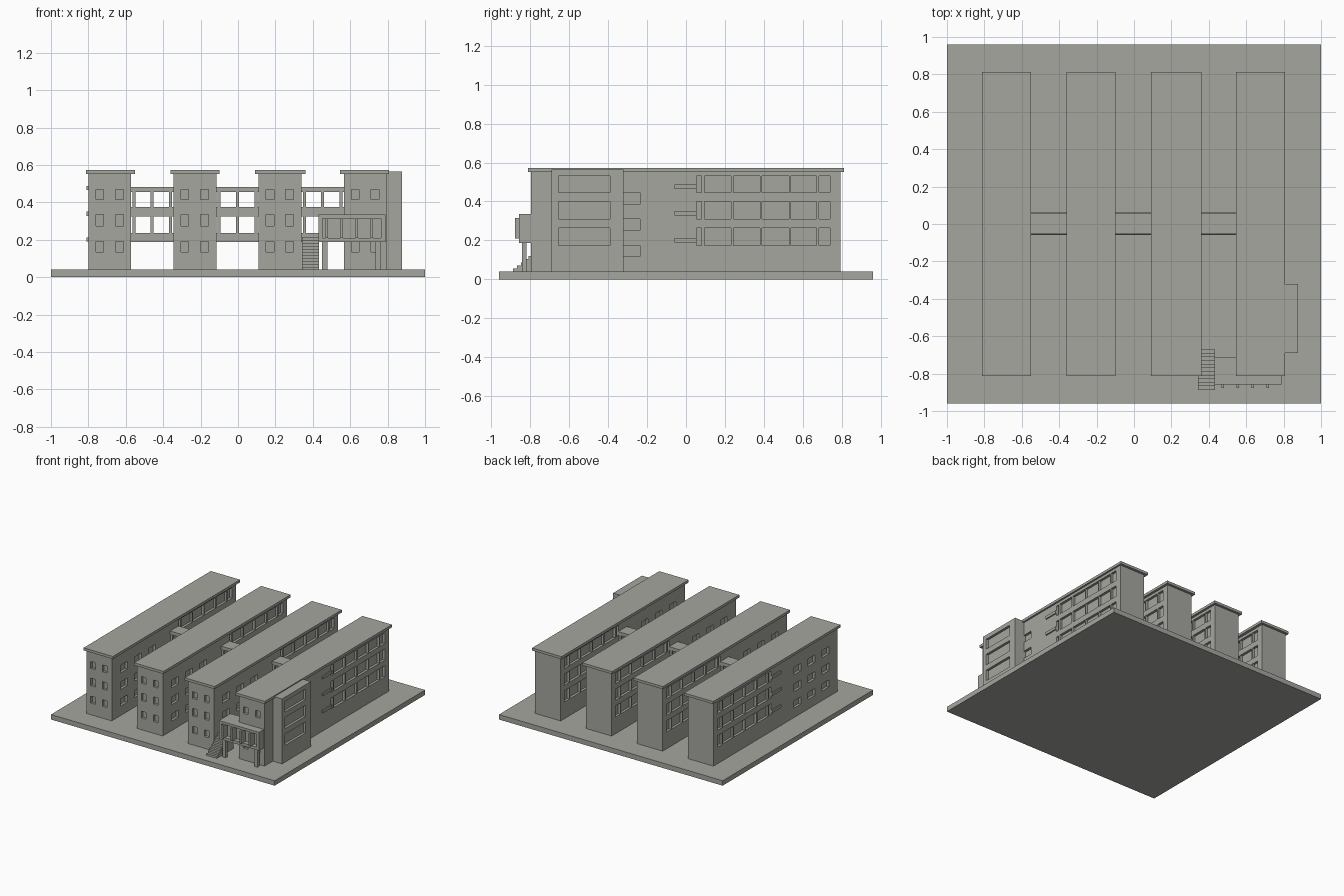
import bpy, bmesh

if "Cube" in bpy.data.objects:
    bpy.data.objects.remove(bpy.data.objects["Cube"])

mat = bpy.data.materials.new("warm grey")
mat.diffuse_color = (0.38, 0.38, 0.35, 1)
mat.use_nodes = True
mat.node_tree.nodes["Principled BSDF"].inputs["Base Color"].default_value = mat.diffuse_color


def boxes(name, items):
    """One object made of boxes given as (x0, x1, y0, y1, z0, z1)."""
    bm = bmesh.new()
    for x0, x1, y0, y1, z0, z1 in items:
        vs = bmesh.ops.create_cube(bm, size=1)["verts"]
        for v in vs:
            v.co = (x0 if v.co.x < 0 else x1,
                    y0 if v.co.y < 0 else y1,
                    z0 if v.co.z < 0 else z1)
    me = bpy.data.meshes.new(name)
    bm.to_mesh(me)
    bm.free()
    me.materials.append(mat)
    ob = bpy.data.objects.new(name, me)
    bpy.context.collection.objects.link(ob)
    return ob


def cut(ob, items):
    """Carve recesses out of an object."""
    cutter = boxes("cutter", items)
    cutter.hide_render = True
    mod = ob.modifiers.new("recess", 'BOOLEAN')
    mod.operation = 'DIFFERENCE'
    mod.solver = 'EXACT'
    mod.object = cutter
    dg = bpy.context.evaluated_depsgraph_get()
    me = bpy.data.meshes.new_from_object(ob.evaluated_get(dg))
    ob.modifiers.clear()
    ob.data = me
    bpy.data.objects.remove(cutter)


BASE = 0.04
DEPTH = 0.02
BIG_ROWS = [(0.175, 0.265), (0.31, 0.40), (0.445, 0.53)]
SMALL_ROWS = [(0.117, 0.174), (0.25, 0.31), (0.385, 0.445)]
FRONT_ROWS = [(0.135, 0.19), (0.275, 0.335), (0.415, 0.47)]
BIG_COLS = [(0.055, 0.08), (0.095, 0.23), (0.245, 0.38),
            (0.39, 0.53), (0.54, 0.67), (0.682, 0.74)]
SMALL_COLS = [(c - 0.043, c + 0.043) for c in (-0.28, -0.46, -0.64)]

# Ground slab
boxes("ground_slab", [(-1, 1, -0.96, 0.96, 0, BASE)])

# Four parallel blocks with recessed windows and overhanging flat roofs
walls = [(-0.80, -0.572), (-0.346, -0.116), (0.11, 0.34), (0.566, 0.794)]
roofs = [(-0.812, -0.55), (-0.362, -0.098), (0.092, 0.36), (0.545, 0.808)]
for i, ((a, b), (ra, rb)) in enumerate(zip(walls, roofs)):
    block = boxes(f"block_{i + 1}", [(a, b, -0.795, 0.792, BASE, 0.555)])
    holes = []
    for cols, rows in ((BIG_COLS, BIG_ROWS), (SMALL_COLS, SMALL_ROWS)):
        for y0, y1 in cols:
            for z0, z1 in rows:
                holes.append((a - 0.01, a + DEPTH, y0, y1, z0, z1))
                # the stair tower hides the front half of the last wall
                if i < 3 or y1 > -0.35:
                    holes.append((b - DEPTH, b + 0.01, y0, y1, z0, z1))
    for off in (0.04, 0.145):
        for z0, z1 in FRONT_ROWS:
            holes.append((a + off, a + off + 0.042, -0.81, -0.795 + DEPTH, z0, z1))
    cut(block, holes)
    boxes(f"roof_{i + 1}", [(ra, rb, -0.812, 0.812, 0.552, 0.573)])

# Slab ends showing on the outer walls
boxes("slab_ledges", [(x0, x1, -0.06, 0.055, z, z + 0.023)
                      for x0, x1 in ((-0.81, -0.79), (0.785, 0.804))
                      for z in (0.19, 0.328, 0.465)])

# Two-storey covered bridges between the blocks
for i in range(3):
    a, b = walls[i][1] - 0.005, walls[i + 1][0] + 0.005
    mid = (a + b) / 2
    parts = [(a, b, -0.05, 0.058, 0.455, 0.482)]
    for z, top in ((0.187, 0.33), (0.325, 0.46)):
        parts.append((a, b, -0.058, 0.065, z, z + 0.026))
        for y0, y1 in ((-0.056, -0.046), (0.053, 0.063)):
            parts.append((a, b, y0, y1, z + 0.02, z + 0.05))
        for x in (a + 0.02, mid, b - 0.02):
            for y in (-0.046, 0.05):
                parts.append((x - 0.008, x + 0.008, y - 0.006, y + 0.006, z + 0.02, top))
    boxes(f"bridge_{i + 1}", parts)

# Stair tower on the right side
tower = boxes("stair_tower", [(0.785, 0.877, -0.69, -0.322, BASE, 0.565)])
cut(tower, [(0.877 - DEPTH, 0.89, -0.655, -0.39, z0, z1) for z0, z1 in BIG_ROWS])

# Raised entrance porch with recessed front, mullions and legs
porch = boxes("porch", [(0.43, 0.788, -0.857, -0.79, 0.187, 0.335)])
cut(porch, [(0.453, 0.765, -0.87, -0.857 + 0.035, 0.21, 0.315)])
boxes("porch_back", [(0.43, 0.57, -0.80, -0.71, 0.187, 0.335)])
boxes("porch_mullions", [(x - 0.007, x + 0.007, -0.877, -0.82, 0.21, 0.315)
                         for x in (0.475, 0.555, 0.635, 0.715)])
boxes("porch_legs", [(x, x + 0.028, -0.842, -0.818, BASE, 0.19) for x in (0.45, 0.735)])

# Entrance stairs climbing to the porch
N = 11
run, rise = 0.215 / N, 0.175 / N
boxes("entrance_stairs", [(0.341, 0.432, -0.887 + k * run, -0.887 + (k + 1) * run,
                           BASE, BASE + (k + 1) * rise) for k in range(N)])
